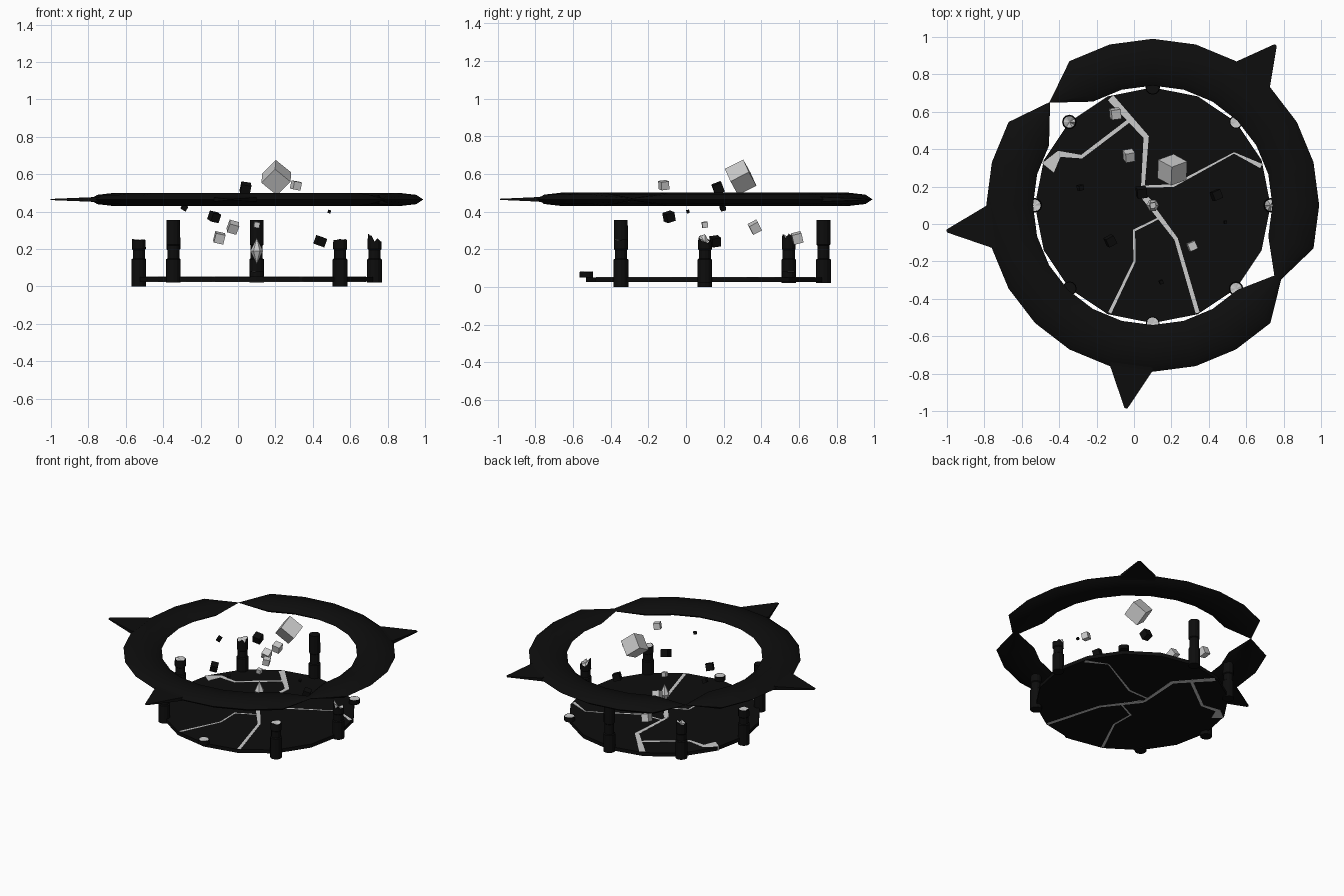
import bpy, bmesh, random
from math import sin, cos, pi, radians
from mathutils import Vector

if "Cube" in bpy.data.objects:
    bpy.data.objects.remove(bpy.data.objects["Cube"])

random.seed(4)
CX = CY = 0.1
dark = bpy.data.materials.new("dark_stone")
dark.diffuse_color = (0.004, 0.004, 0.004, 1)
dark.use_nodes = True
dark.node_tree.nodes["Principled BSDF"].inputs["Base Color"].default_value = dark.diffuse_color


def make(name, bm, mats=(), smooth=None):
    bmesh.ops.recalc_face_normals(bm, faces=bm.faces)
    me = bpy.data.meshes.new(name)
    bm.to_mesh(me)
    bm.free()
    for m in mats:
        me.materials.append(m)
    ob = bpy.data.objects.new(name, me)
    bpy.context.collection.objects.link(ob)
    if smooth:
        bpy.context.view_layer.objects.active = ob
        ob.select_set(True)
        bpy.ops.object.shade_smooth_by_angle(angle=radians(smooth))
        ob.select_set(False)
    return ob


def polar(r, deg, z):
    a = radians(deg)
    return Vector((CX + r * cos(a), CY + r * sin(a), z))


def bridge(bm, a, b):
    n = len(a)
    for i in range(n):
        bm.faces.new((a[i], a[(i + 1) % n], b[(i + 1) % n], b[i]))


# Floating ring, nearly broken through at two places
def ring():
    bm = bmesh.new()
    pinch = {9: (0.778, 0.002), 22: (0.772, 0.021)}
    loops = []
    for k in range(24):
        mid, half = pinch.get(k, (0.765, 0.125))
        loops.append([bm.verts.new(polar(mid + half * cos(j * pi / 4), k * 15,
                                         0.465 + 0.28 * half * sin(j * pi / 4)))
                      for j in range(8)])
    for k in range(24):
        bridge(bm, loops[k], loops[(k + 1) % 24])
    make("floating_ring", bm, [dark], 30)


ring()

# Spikes pulled out of ring segments
for i, (ang, r) in enumerate([(52.5, 1.08), (187.1, 1.11), (262.5, 1.095)]):
    bm = bmesh.new()
    seg = 52.5 if i == 0 else (187.5 if i == 1 else 262.5)
    tip = [bm.verts.new(polar(r, ang + da, 0.465 + dz))
           for da, dz in ((-.4, -.003), (.4, -.003), (.4, .003), (-.4, .003))]
    mid = [bm.verts.new(polar(0.885, seg + da, 0.465 + dz))
           for da, dz in ((-7.5, -.012), (7.5, -.012), (7.5, .012), (-7.5, .012))]
    back = [bm.verts.new(polar(0.77, seg + da, 0.465 + dz))
            for da, dz in ((-7.5, -.034), (7.5, -.034), (7.5, .034), (-7.5, .034))]
    bridge(bm, back, mid)
    bridge(bm, mid, tip)
    bm.faces.new(tip)
    bm.faces.new(back)
    make("ring_spike_%d" % (i + 1), bm, [dark])

# Floor slab
bm = bmesh.new()
lo = [bm.verts.new(polar(0.63, k * 22.5, 0.026)) for k in range(16)]
hi = [bm.verts.new(polar(0.63, k * 22.5, 0.051)) for k in range(16)]
bridge(bm, lo, hi)
bm.faces.new(lo)
bm.faces.new(hi)
make("floor_slab", bm, [dark])


# Pale cracks running through the floor: (x, y, width)
def crack(name, pts):
    bm = bmesh.new()
    loops = []
    P = [Vector(p[:2]) for p in pts]
    for i, p in enumerate(P):
        d0 = (p - P[max(i - 1, 0)]).normalized()
        d1 = (P[min(i + 1, len(P) - 1)] - p).normalized()
        d = (d0 + d1).normalized()
        n = Vector((-d.y, d.x)) * pts[i][2] / 2
        loops.append([bm.verts.new((p.x + s * n.x, p.y + s * n.y, z))
                      for s, z in ((1, .025), (-1, .025), (-1, .052), (1, .052))])
    for a, b in zip(loops, loops[1:]):
        bridge(bm, a, b)
    bm.faces.new(loops[0])
    bm.faces.new(loops[-1])
    make(name, bm)


crack("crack_north", [(-.125, .675, .04), (.065, .465, .03), (.045, .16, .02), (.09, .11, .03)])
crack("crack_west", [(-.03, .55, .02), (-.28, .36, .02), (-.4, .375, .035), (-.46, .3, .08)])
crack("crack_east", [(.68, .31, .025), (.535, .38, .008), (.21, .205, .015), (.05, .2, .012)])
crack("crack_south", [(.05, .15, .03), (.225, -.08, .02), (.34, -.475, .022)])
crack("crack_southwest", [(.13, .03, .01), (0, -.035, .014), (.003, -.2, .012), (-.13, -.475, .018)])


# Pillars: (angle, bottom, top, jaggedness); broken ones show a pale core
def pillar(ang, z0, z1, jag):
    bm = bmesh.new()
    if z1 < 0.1:
        prof = [(.036, z0), (.036, z1)]
    else:
        n0 = 0.145
        n1 = 0.225 if z1 > 0.3 else 0.2
        prof = [(.039, z0), (.039, n0), (.032, n0 + .005), (.032, n1 - .005),
                (.037, n1), (.036, z1)]
    c = polar(0.63, ang, 0)
    n = 12
    loops = [[bm.verts.new((c.x + r * cos(2 * pi * k / n), c.y + r * sin(2 * pi * k / n), z))
              for k in range(n)] for r, z in prof]
    for a, b in zip(loops, loops[1:]):
        bridge(bm, a, b)
    bm.faces.new(loops[0])
    top = loops[-1]
    for v in top:
        v.co.z += random.uniform(-jag, jag)
    if z1 > 0.3:
        bm.faces.new(top)
    else:
        inner = [bm.verts.new((c + (v.co - c) * 0.86).to_2d().to_3d() + Vector((0, 0, v.co.z)))
                 for v in top]
        bridge(bm, top, inner)
        mid = bm.verts.new((c.x, c.y, z1 - jag * 0.5))
        for k in range(n):
            f = bm.faces.new((inner[k], inner[(k + 1) % n], mid))
            f.material_index = 1
    make("pillar_%d" % ang, bm, [dark, pale])


pale = bpy.data.materials.new("pale_stone")
pale.diffuse_color = (0.8, 0.8, 0.8, 1)
pale.use_nodes = True
pale.node_tree.nodes["Principled BSDF"].inputs["Base Color"].default_value = pale.diffuse_color
for spec in [(0, .02, .255, .03), (45, .05, .08, .002), (90, .02, .355, 0),
             (135, .02, .27, .015), (180, 0, .25, .004), (225, .02, .355, 0),
             (270, .05, .08, .002), (315, 0, .25, .004)]:
    pillar(*spec)

# Hovering crystal above the centre
bm = bmesh.new()
belt = [bm.verts.new(polar(.034, k * 60, .19)) for k in range(6)]
for z in (.26, .12):
    apex = bm.verts.new((CX, CY, z))
    for k in range(6):
        bm.faces.new((belt[k], belt[(k + 1) % 6], apex))
make("crystal", bm)

# Floating rubble cubes: (x, y, z, size, is dark)
rubble = [(.205, .29, .582, .11, 0), (.31, -.118, .54, .044, 0), (-.1, .59, .26, .052, 0),
          (-.027, .365, .317, .052, 0), (.1, .1, .33, .03, 0), (.04, .17, .525, .052, 1),
          (-.127, -.09, .372, .048, 1), (.44, .155, .242, .048, 1), (-.287, .195, .422, .028, 1),
          (.488, .01, .4, .015, 1), (.145, -.31, .46, .02, 1)]
for i, (x, y, z, s, d) in enumerate(rubble):
    bm = bmesh.new()
    bmesh.ops.create_cube(bm, size=s)
    ob = make("rubble_%d" % (i + 1), bm, [dark] if d else [])
    ob.location = (x, y, z)
    ob.rotation_euler = (.6, .65, .35) if i == 0 else [random.uniform(.1, .5) for _ in range(3)]
    if i == 4:
        ob.rotation_euler = (.1, .1, .1)
